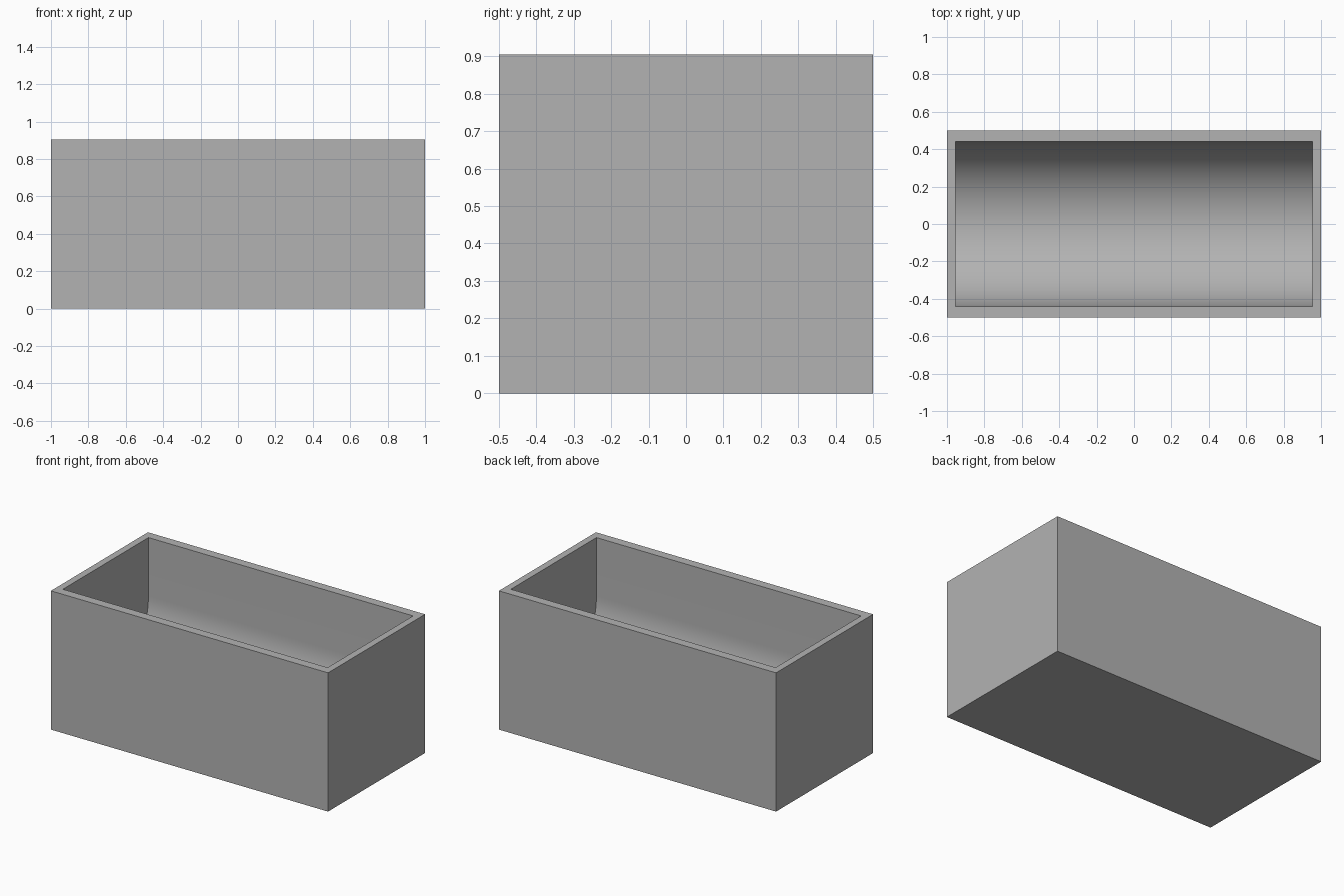
import bpy, bmesh
from math import pi, cos, sin

cube = bpy.data.objects.get("Cube")
if cube:
    bpy.data.objects.remove(cube, do_unlink=True)

HALF_X, HALF_Y, HEIGHT = 1.0, 0.5, 0.905
IN_X, RADIUS = 0.955, 0.441        # cavity half length and rounded floor radius
SPRING = 0.525                     # height where the walls start to curve
STEPS = 48

grey = bpy.data.materials.new("plain_grey")
grey.use_nodes = True
colour = (0.45, 0.45, 0.45, 1)
grey.diffuse_color = colour
grey.node_tree.nodes["Principled BSDF"].inputs["Base Color"].default_value = colour

bm = bmesh.new()


def ring(hx, hy, z):
    return [bm.verts.new((sx * hx, sy * hy, z))
            for sx, sy in ((-1, -1), (1, -1), (1, 1), (-1, 1))]


# Outer shell and rim
base = ring(HALF_X, HALF_Y, 0)
top = ring(HALF_X, HALF_Y, HEIGHT)
rim = ring(IN_X, RADIUS, HEIGHT)
bm.faces.new(base[::-1])
for i in range(4):
    j = (i + 1) % 4
    bm.faces.new((base[i], base[j], top[j], top[i]))
    bm.faces.new((top[i], top[j], rim[j], rim[i]))

# Cavity: straight walls running into a half-round floor
arc = [(-RADIUS * cos(pi * k / STEPS), SPRING - RADIUS * sin(pi * k / STEPS))
       for k in range(STEPS + 1)]
left, right = ([rim[a]] + [bm.verts.new((x, y, z)) for y, z in arc] + [rim[b]]
               for x, a, b in ((-IN_X, 0, 3), (IN_X, 1, 2)))
for k in range(len(left) - 1):
    bm.faces.new((left[k], right[k], right[k + 1], left[k + 1]))
bm.faces.new(left)
bm.faces.new(right[::-1])
bmesh.ops.recalc_face_normals(bm, faces=bm.faces)

mesh = bpy.data.meshes.new("trough")
bm.to_mesh(mesh)
bm.free()
mesh.materials.append(grey)
trough = bpy.data.objects.new("trough", mesh)
bpy.context.collection.objects.link(trough)

# Smooth floor, sharp edges
bpy.context.view_layer.objects.active = trough
trough.select_set(True)
bpy.ops.object.shade_smooth_by_angle(angle=pi / 6)
